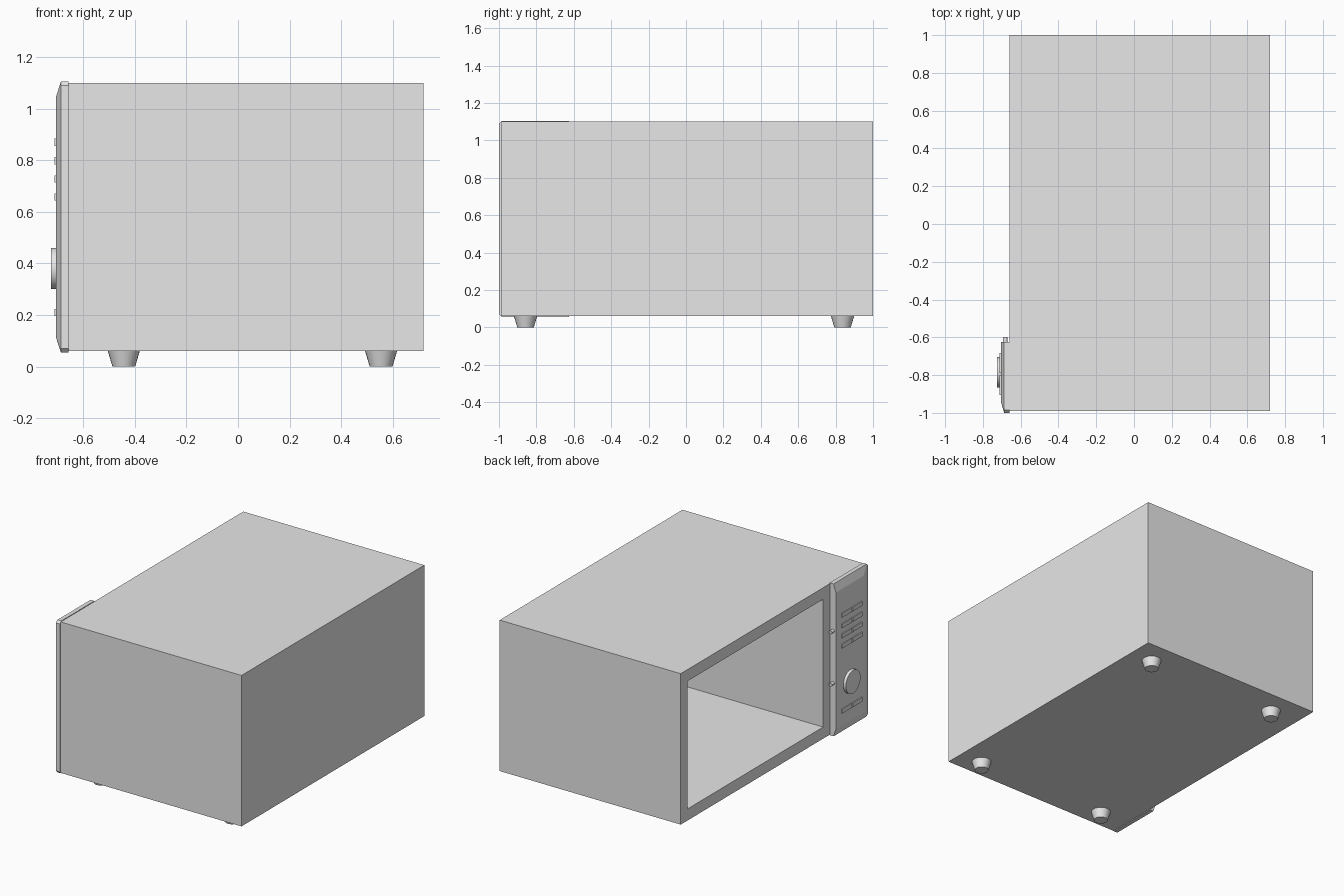
import bpy, bmesh, math
from mathutils import Matrix, Vector

cube = bpy.data.objects.get("Cube")
if cube:
    bpy.data.objects.remove(cube, do_unlink=True)

grey = bpy.data.materials.new("light_grey")
grey.use_nodes = True
grey.diffuse_color = (0.8, 0.8, 0.8, 1)
grey.node_tree.nodes["Principled BSDF"].inputs["Base Color"].default_value = (0.8, 0.8, 0.8, 1)


def finish(name, bm, smooth=False):
    bmesh.ops.recalc_face_normals(bm, faces=bm.faces)
    mesh = bpy.data.meshes.new(name)
    bm.to_mesh(mesh)
    bm.free()
    mesh.materials.append(grey)
    ob = bpy.data.objects.new(name, mesh)
    bpy.context.collection.objects.link(ob)
    if smooth:
        bpy.ops.object.select_all(action='DESELECT')
        ob.select_set(True)
        bpy.context.view_layer.objects.active = ob
        bpy.ops.object.shade_smooth_by_angle(angle=math.radians(35))
    return ob


def add_box(bm, lo, hi):
    lo, hi = Vector(lo), Vector(hi)
    mat = Matrix.Translation((lo + hi) / 2) @ Matrix.Diagonal((*(hi - lo), 1))
    return bmesh.ops.create_cube(bm, size=1, matrix=mat)["verts"]


def add_cone(name, centre, r1, r2, depth, rotation=None, segments=24):
    bm = bmesh.new()
    mat = Matrix.Translation(centre) @ (rotation or Matrix())
    bmesh.ops.create_cone(bm, cap_ends=True, segments=segments, radius1=r1,
                          radius2=r2, depth=depth, matrix=mat)
    return finish(name, bm, True)


# Casing: a box whose open side is inset and pushed inwards as the oven cavity
bm = bmesh.new()
add_box(bm, (-0.66, -0.99, 0.06), (0.72, 1, 1.10))
opening = min(bm.faces, key=lambda f: f.calc_center_median().x)
bmesh.ops.inset_individual(bm, faces=[opening], thickness=0.08)
for v in opening.verts:
    v.co.y = 0.925 if v.co.y > 0 else -0.55
    v.co.z = 1.02 if v.co.z > 0.5 else 0.14
cavity = bmesh.ops.extrude_discrete_faces(bm, faces=[opening])["faces"][0]
for v in cavity.verts:
    v.co.x = 0.64
finish("casing", bm)

# Control panel: plate with bevelled top, bottom and outer edge
def outline(y0, y1, z0, z1, cut):
    return [(y1, z0), (y1, z1), (y0 + cut, z1), (y0, z1 - cut),
            (y0, z0 + cut), (y0 + cut, z0)]

bm = bmesh.new()
rings = []
for x, shape in ((-0.658, outline(-1, -0.625, 0.055, 1.105, 0.015)),
                 (-0.687, outline(-1, -0.625, 0.055, 1.105, 0.015)),
                 (-0.705, outline(-0.94, -0.625, 0.11, 1.05, 0.01))):
    rings.append([bm.verts.new((x, y, z)) for y, z in shape])
for a, b in zip(rings, rings[1:]):
    for i in range(len(a)):
        j = (i + 1) % len(a)
        bm.faces.new((a[i], a[j], b[j], b[i]))
bm.faces.new(rings[0])
bm.faces.new(rings[-1])
finish("control_panel", bm)

# Buttons: rows of two
bm = bmesh.new()
for z in (0.21, 0.658, 0.728, 0.798, 0.87):
    for y in (-0.737, -0.852):
        add_box(bm, (-0.712, y - 0.053, z - 0.014), (-0.70, y + 0.053, z + 0.014))
finish("buttons", bm)

# Dial
add_cone("dial", (-0.7125, -0.785, 0.38), 0.08, 0.08, 0.025,
         Matrix.Rotation(math.pi / 2, 4, 'Y'), 32)

# Door latch pins on the inner side of the panel
for name, z in (("lower_latch_pin", 0.42), ("upper_latch_pin", 0.78)):
    add_cone(name, (-0.682, -0.613, z), 0.012, 0.012, 0.03,
             Matrix.Rotation(math.pi / 2, 4, 'X'), 12)

# Feet: tapered towards the ground
for x, side in ((-0.443, "opening"), (0.555, "rear")):
    for y, end in ((-0.858, "panel"), (0.837, "far")):
        add_cone(f"{side}_{end}_foot", (x, y, 0.03), 0.044, 0.062, 0.06)
